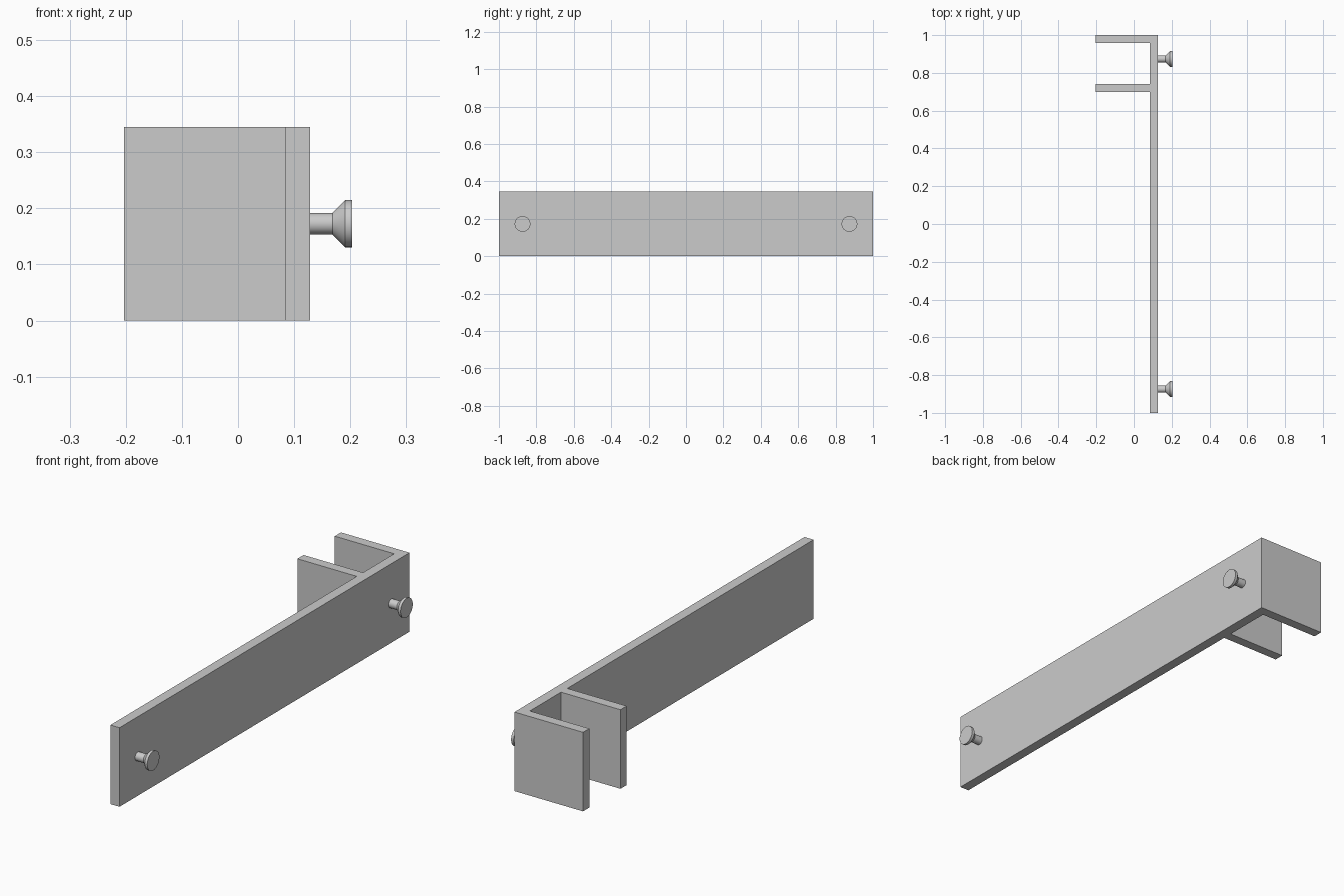
import bpy
import bmesh
from math import radians
from mathutils import Vector

cube = bpy.data.objects.get("Cube")
if cube:
    bpy.data.objects.remove(cube, do_unlink=True)

HEIGHT = 0.345
GREY = (0.6, 0.6, 0.6, 1)

grey = bpy.data.materials.new("plain grey")
grey.use_nodes = True
grey.diffuse_color = GREY
grey.node_tree.nodes["Principled BSDF"].inputs["Base Color"].default_value = GREY


def make_object(name, bm):
    bmesh.ops.recalc_face_normals(bm, faces=bm.faces)
    mesh = bpy.data.meshes.new(name)
    bm.to_mesh(mesh)
    bm.free()
    mesh.materials.append(grey)
    obj = bpy.data.objects.new(name, mesh)
    bpy.context.collection.objects.link(obj)
    return obj


# Long plate with two clip arms, one extruded outline
inner, outer, tip = 0.084, 0.128, -0.203
outline = [(outer, -1), (outer, 1), (tip, 1), (tip, 0.957), (inner, 0.957),
           (inner, 0.742), (tip, 0.742), (tip, 0.699), (inner, 0.699), (inner, -1)]
bm = bmesh.new()
face = bm.faces.new([bm.verts.new((x, y, 0)) for x, y in outline])
result = bmesh.ops.extrude_face_region(bm, geom=[face])
top = [g for g in result["geom"] if isinstance(g, bmesh.types.BMVert)]
bmesh.ops.translate(bm, verts=top, vec=(0, 0, HEIGHT))
make_object("clip_plate", bm)


# Flared pegs turned around the x axis: (x, radius)
profile = [(outer, 0.019), (0.168, 0.019), (0.191, 0.042), (0.203, 0.042)]


def make_peg(name, y):
    centre = Vector((0, y, HEIGHT / 2))
    bm = bmesh.new()
    verts = [bm.verts.new(centre + Vector((x, 0, r))) for x, r in profile]
    edges = [bm.edges.new(pair) for pair in zip(verts, verts[1:])]
    bmesh.ops.spin(bm, geom=verts + edges, cent=centre, axis=(1, 0, 0),
                   angle=radians(360), steps=48, use_duplicate=False)
    bmesh.ops.remove_doubles(bm, verts=bm.verts, dist=0.0001)
    bmesh.ops.holes_fill(bm, edges=bm.edges, sides=0)
    peg = make_object(name, bm)
    bpy.ops.object.select_all(action="DESELECT")
    peg.select_set(True)
    bpy.context.view_layer.objects.active = peg
    bpy.ops.object.shade_smooth_by_angle(angle=radians(30))


make_peg("front_peg", -0.874)
make_peg("back_peg", 0.874)
